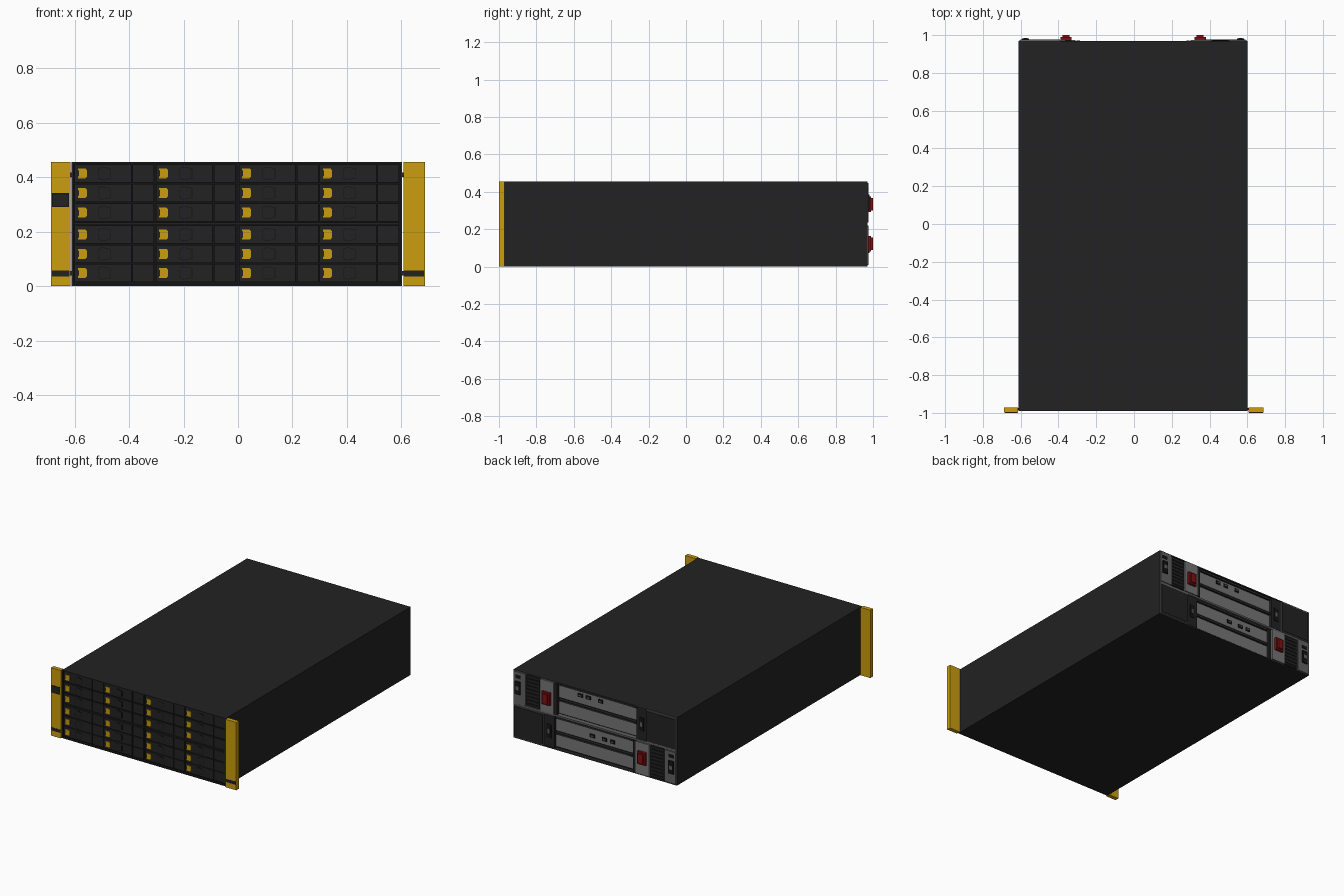
import bpy, bmesh

if "Cube" in bpy.data.objects:
    bpy.data.objects.remove(bpy.data.objects["Cube"], do_unlink=True)


def material(name, r, g, b):
    m = bpy.data.materials.new(name)
    m.use_nodes = True
    m.diffuse_color = (r, g, b, 1)
    bsdf = next(n for n in m.node_tree.nodes if n.type == 'BSDF_PRINCIPLED')
    bsdf.inputs["Base Color"].default_value = (r, g, b, 1)
    return m


MATS = [material("charcoal", .016, .016, .016), material("black", .007, .007, .007),
        material("yellow", .6, .34, .005), material("light grey", .18, .18, .18),
        material("mid grey", .12, .12, .12), material("red", .22, .005, .006)]
CHARCOAL, BLACK, YELLOW, LIGHT, MID, RED = range(len(MATS))


def rect(x0, x1, z0, z1):
    return [(x0, z0), (x1, z0), (x1, z1), (x0, z1)]


def prism(bm, profile, y0, y1, mat):
    """Extrude an x-z outline from y0 to y1."""
    near = [bm.verts.new((x, y0, z)) for x, z in profile]
    far = [bm.verts.new((x, y1, z)) for x, z in profile]
    n = len(profile)
    faces = [bm.faces.new(near), bm.faces.new(far[::-1])]
    for i in range(n):
        j = (i + 1) % n
        faces.append(bm.faces.new((near[j], near[i], far[i], far[j])))
    for f in faces:
        f.material_index = mat


def to_mesh(name, bm):
    bmesh.ops.recalc_face_normals(bm, faces=bm.faces)
    mesh = bpy.data.meshes.new(name)
    bm.to_mesh(mesh)
    bm.free()
    for m in MATS:
        mesh.materials.append(m)
    return mesh


def place(name, mesh, loc=(0, 0, 0)):
    ob = bpy.data.objects.new(name, mesh)
    ob.location = loc
    bpy.context.collection.objects.link(ob)
    return ob


def part(name, *solids):
    bm = bmesh.new()
    for s in solids:
        prism(bm, *s)
    return place(name, to_mesh(name, bm))


# Chassis: a long case with a shallow tray at the front and a deeper one at the back
LEFT, RIGHT, TOP = -.612, .602, .455
bm = bmesh.new()
prism(bm, rect(LEFT, RIGHT, 0, TOP), -.99, .97, CHARCOAL)
bmesh.ops.recalc_face_normals(bm, faces=bm.faces)
ends = [f for f in bm.faces if abs(f.normal.y) > .9]
for face in ends:
    front = face.normal.y < 0
    rim = bmesh.ops.inset_individual(bm, faces=[face], thickness=.01 if front else .006)
    for f in rim["faces"]:
        f.material_index = CHARCOAL if front else MID
    hole = bmesh.ops.extrude_discrete_faces(bm, faces=[face])["faces"][0]
    bmesh.ops.translate(bm, vec=(0, .013 if front else -.03, 0), verts=hole.verts)
    hole.material_index = BLACK
place("chassis", to_mesh("chassis", bm))
part("front_divider", (rect(LEFT + .01, RIGHT - .01, .225, .234), -.988, -.977, CHARCOAL))

# Drive carrier: face, end cap, yellow latch and grip outline, reused in every bay
bm = bmesh.new()
prism(bm, rect(0, .208, -.033, .033), -.986, -.976, CHARCOAL)
prism(bm, rect(.213, .292, -.033, .033), -.986, -.976, CHARCOAL)
latch = [(.012, -.018), (.04, -.018), (.045, -.012), (.045, .012), (.04, .018),
         (.012, .018), (.012, .013), (.016, .009), (.016, -.009), (.012, -.013)]
prism(bm, latch, -.991, -.985, YELLOW)
grip = [(.087, -.018), (.1, -.025), (.134, -.018), (.134, .018), (.1, .025), (.087, .018)]
prism(bm, grip, -.987, -.985, BLACK)
prism(bm, [(.11 + (x - .11) * .9, z * .9) for x, z in grip], -.988, -.985, CHARCOAL)
carrier = to_mesh("drive_carrier", bm)
for row, z in enumerate((.048, .118, .189, .27, .342, .414)):
    for col, x in enumerate((-.6, -.302, .003, .3)):
        place(f"drive_carrier_{row}_{col}", carrier, (x, 0, z))

# Mounting ears, with dark marker strips and tabs back to the case
for side, x0, x1 in (("right", -.687, -.615), ("left", .607, .686)):
    inner = (LEFT, x1) if x0 < 0 else (x0, RIGHT)
    part(f"{side}_ear",
         (rect(x0, x1, 0, TOP), -.999, -.971, YELLOW),
         (rect(x0 + .003, x1 - .003, .036, .057), -1, -.998, CHARCOAL),
         (rect(min(inner) - .004, max(inner) + .004, .038, .055), -.985, -.975, CHARCOAL),
         (rect(min(inner) - .004, max(inner) + .004, .4, .417), -.985, -.975, CHARCOAL))
part("control_panel", (rect(-.683, -.621, .29, .341), -.9995, -.99, BLACK),
     (rect(-.679, -.625, .294, .337), -1, -.99, CHARCOAL))


# Rear modules: the lower one is the upper one mirrored sideways
def rear_module(name, z0, s, port_z, grip_z):
    def box(a, b, c, d):
        x = sorted((-.005 + s * a, -.005 + s * b))
        return rect(x[0], x[1], z0 + c, z0 + d)

    h = .212
    part(f"{name}_power_inlet",
         (box(.515, .6, 0, h), .94, .973, MID),
         (box(.55, .588, .065, .15), .97, .982, BLACK),
         (box(.558, .58, .095, .12), .98, .984, MID),
         (box(.55, .588, .17, .19), .97, .976, BLACK))
    part(f"{name}_vent", (box(.41, .513, .004, h - .004), .94, .971, CHARCOAL),
         *[(box(.418, .505, .015 + i * .024, .025 + i * .024), .97, .973, BLACK) for i in range(8)])
    part(f"{name}_latch_plate", (box(.305, .405, 0, h), .94, .975, LIGHT))
    part(f"{name}_release_handle",
         (box(.325, .385, grip_z, grip_z + .085), .97, .99, RED),
         (box(.337, .373, grip_z + .01, grip_z + .075), .99, 1, RED))
    part(f"{name}_post", (box(.282, .3, 0, h), .94, .971, CHARCOAL))

    # Two grey card covers under dark ledges
    for i in range(2):
        b = .008 + i * .106
        part(f"{name}_card_cover_{i}",
             (box(-.3, .278, b, b + .08), .938, .955, LIGHT),
             (box(-.3, .278, b + .084, b + .096), .938, .963, CHARCOAL),
             (box(-.28, .26, b + .086, b + .09), .96, .966, MID))
    for i, x in enumerate((.12, .06, -.03)):
        part(f"{name}_port_{i}",
             (box(x - .018, x + .018, port_z - .012, port_z + .012), .95, .959, BLACK),
             (box(x - .008, x + .008, port_z - .004, port_z + .004), .957, .961, MID))

    # Dark blanking panels beyond the cards
    part(f"{name}_side_blank", (box(-.378, -.304, 0, h), .94, .968, CHARCOAL),
         (box(-.36, -.325, .06, .15), .967, .971, BLACK),
         (box(-.35, -.335, .09, .12), .97, .973, MID))
    part(f"{name}_outer_blank", (box(-.6, -.382, 0, h), .94, .973, MID),
         (box(-.596, -.386, .006, h - .006), .972, .977, CHARCOAL))


rear_module("upper_module", .236, 1, .17, .055)
rear_module("lower_module", .008, -1, .15, .072)
part("rear_divider", (rect(LEFT + .006, RIGHT - .006, .222, .234), .94, .97, MID))
